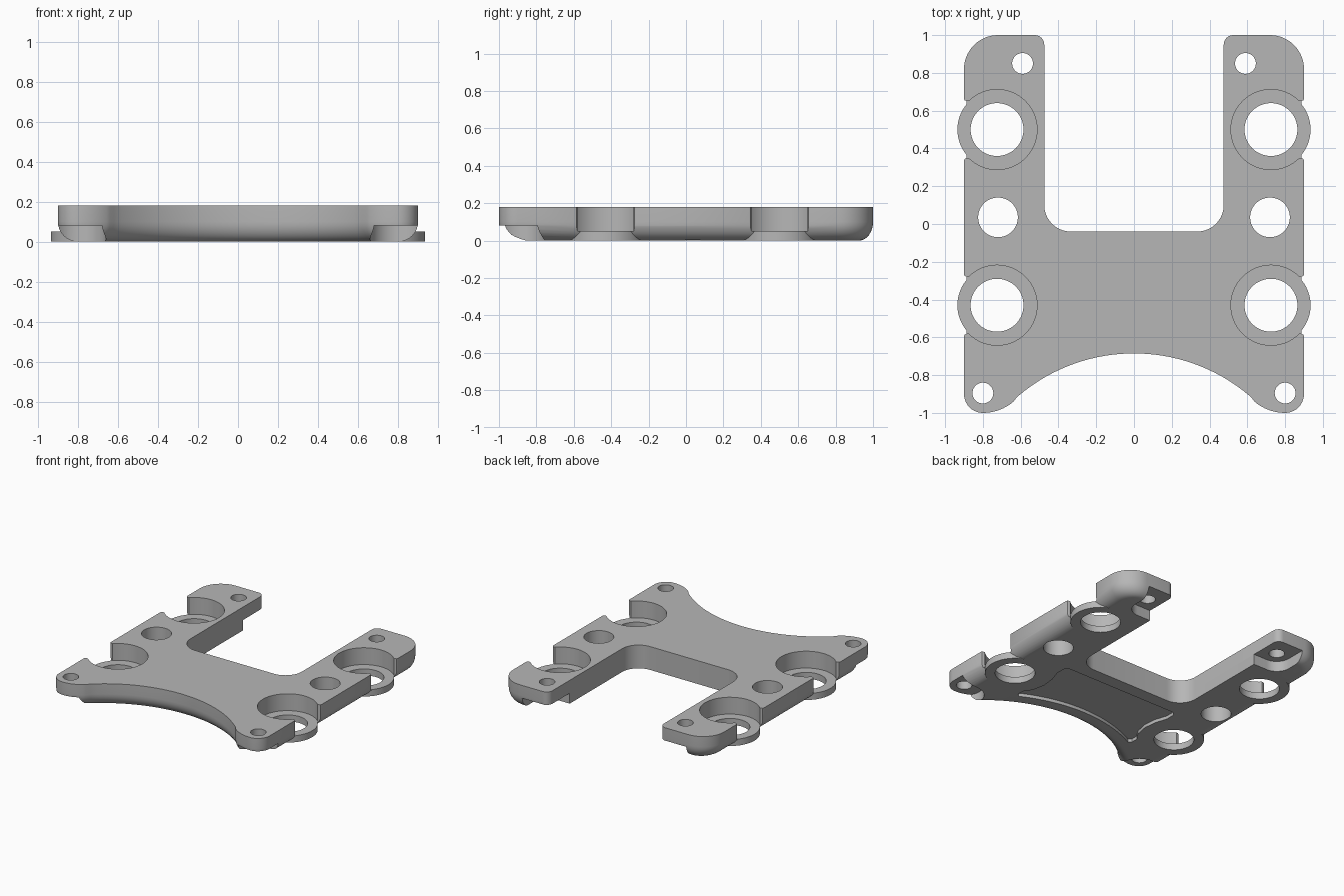
import bpy, bmesh
from math import sin, cos, pi, radians, sqrt
from mathutils import Vector

cube = bpy.data.objects.get("Cube")
if cube:
    bpy.data.objects.remove(cube, do_unlink=True)

TOP, ROUND, FLOOR = 0.18, 0.1, 0.05

grey = bpy.data.materials.new("plain_grey")
grey.use_nodes = True
grey.diffuse_color = (0.47, 0.47, 0.47, 1)
grey.node_tree.nodes["Principled BSDF"].inputs["Base Color"].default_value = grey.diffuse_color


def arc(cx, cy, r, a0, a1, n=10):
    angles = [radians(a0 + (a1 - a0) * i / n) for i in range(n + 1)]
    return [(cx + r * cos(a), cy + r * sin(a)) for a in angles]


def loft(name, rings):
    """Closed solid through rings of 3D points, capped at both ends."""
    bm = bmesh.new()
    loops = [[bm.verts.new(p) for p in ring] for ring in rings]
    n = len(loops[0])
    for low, high in zip(loops, loops[1:]):
        for i in range(n):
            j = (i + 1) % n
            bm.faces.new((low[i], low[j], high[j], high[i]))
    bm.faces.new(loops[0][::-1])
    bm.faces.new(loops[-1])
    bmesh.ops.recalc_face_normals(bm, faces=bm.faces)
    mesh = bpy.data.meshes.new(name)
    bm.to_mesh(mesh)
    bm.free()
    mesh.materials.append(grey)
    obj = bpy.data.objects.new(name, mesh)
    bpy.context.scene.collection.objects.link(obj)
    return obj


def prism(name, points, z0, z1):
    return loft(name, [[(x, y, z) for x, y in points] for z in (z0, z1)])


def cylinder(name, x, y, r, z0, z1):
    return prism(name, arc(x, y, r, 0, 354.375, 63), z0, z1)


# Plate outline: front arch, front lobe, rear corner, inner corner, slot corner
R = 0.945
half = [(x, -0.685 - R + sqrt(R * R - x * x)) for x in [0.62 * i / 16 for i in range(17)]]
half += arc(0.8, -0.75, 0.25, 230, 270, 8)
half += arc(0.8, -0.9, 0.1, 270, 360)[1:]
half += arc(0.72, 0.82, 0.18, 0, 90, 14)
half += arc(0.525, 0.95, 0.05, 90, 180, 6)
half += arc(0.335, 0.1, 0.14, 0, -90)
outline = half + [(-x, y) for x, y in half[:0:-1]]


# Inset of the rounded lower edge; the slot walls stay straight
def inset_vector(i):
    here = Vector(outline[i])
    before = (here - Vector(outline[i - 1])).normalized()
    after = (Vector(outline[(i + 1) % len(outline)]) - here).normalized()
    t = (before + after).normalized()
    normal = Vector((t.y, -t.x))
    in_slot = here.y > -0.3 and abs(here.x) < 0.524
    amount = 0 if in_slot else 0.1 * normal.x ** 2 + 0.075 * normal.y ** 2
    return normal * amount


insets = [inset_vector(i) for i in range(len(outline))]
rings = []
for k in range(9):
    a = k / 8 * pi / 2
    f = 1 - sin(a)
    rings.append([(x - d.x * f, y - d.y * f, ROUND * (1 - cos(a)))
                  for (x, y), d in zip(outline, insets)])
rings.append([(x, y, TOP) for x, y in outline])
plate = loft("mounting_plate", rings)

helpers = []


def combine(tool, operation="DIFFERENCE"):
    mod = plate.modifiers.new(tool.name, "BOOLEAN")
    mod.operation = operation
    mod.solver = "EXACT"
    mod.object = tool
    tool.hide_render = True
    helpers.append(tool)


# Ring seats: thin disc, open pocket above it, flared side opening
for s in (-1, 1):
    for y in (0.5, -0.43):
        combine(cylinder("seat_disc", s * 0.725, y, 0.21, 0, FLOOR), "UNION")
        combine(cylinder("seat_pocket", s * 0.725, y, 0.212, FLOOR, 0.3))
        flare = [(0.84, 0.15), (0.885, 0.15), (0.896, 0.155), (0.902, 0.167), (0.96, 0.167)]
        flare = [(s * a, y + b) for a, b in flare] + [(s * a, y - b) for a, b in flare[::-1]]
        combine(prism("seat_opening", flare, FLOOR, 0.3))

# Through holes, and reliefs beneath the end holes
for s in (-1, 1):
    for x, y, r in ((0.725, 0.5, 0.14), (0.725, -0.43, 0.14), (0.72, 0.035, 0.105),
                    (0.59, 0.85, 0.055), (0.8, -0.895, 0.055)):
        combine(cylinder("through_hole", s * x, y, r, -0.1, 0.3))
    combine(cylinder("front_relief", s * 0.8, -0.895, 0.14, -0.1, 0.08))
    corner = [(0.4, 1.1), (0.4, 0.74)] + arc(0.59, 0.85, 0.11, -90, 0) + [(0.7, 1.1)]
    combine(prism("rear_relief", [(s * x, y) for x, y in corner], -0.1, 0.08))

# Shallow recess under the middle, following the front arch
side = arc(0.46, -0.18, 0.04, 90, 0, 5) + [(0.5, -0.24), (0.47, -0.33), (0.46, -0.43),
                                           (0.48, -0.53), (0.52, -0.59), (0.52, -0.64)]
arch = [(x, -1.63 + sqrt(1.09 ** 2 - x * x)) for x in [0.5 - i / 16 for i in range(17)]]
combine(prism("underside_recess", side + arch + [(-x, y) for x, y in side[::-1]], -0.1, 0.025))

# Bake the cuts and drop the helpers
graph = bpy.context.evaluated_depsgraph_get()
baked = bpy.data.meshes.new_from_object(plate.evaluated_get(graph))
plate.modifiers.clear()
plate.data = baked
baked.materials.clear()
baked.materials.append(grey)
for face in baked.polygons:
    face.material_index = 0
for tool in helpers:
    bpy.data.objects.remove(tool, do_unlink=True)

bpy.ops.object.select_all(action="DESELECT")
plate.select_set(True)
bpy.context.view_layer.objects.active = plate
bpy.ops.object.shade_smooth_by_angle(angle=radians(30))
